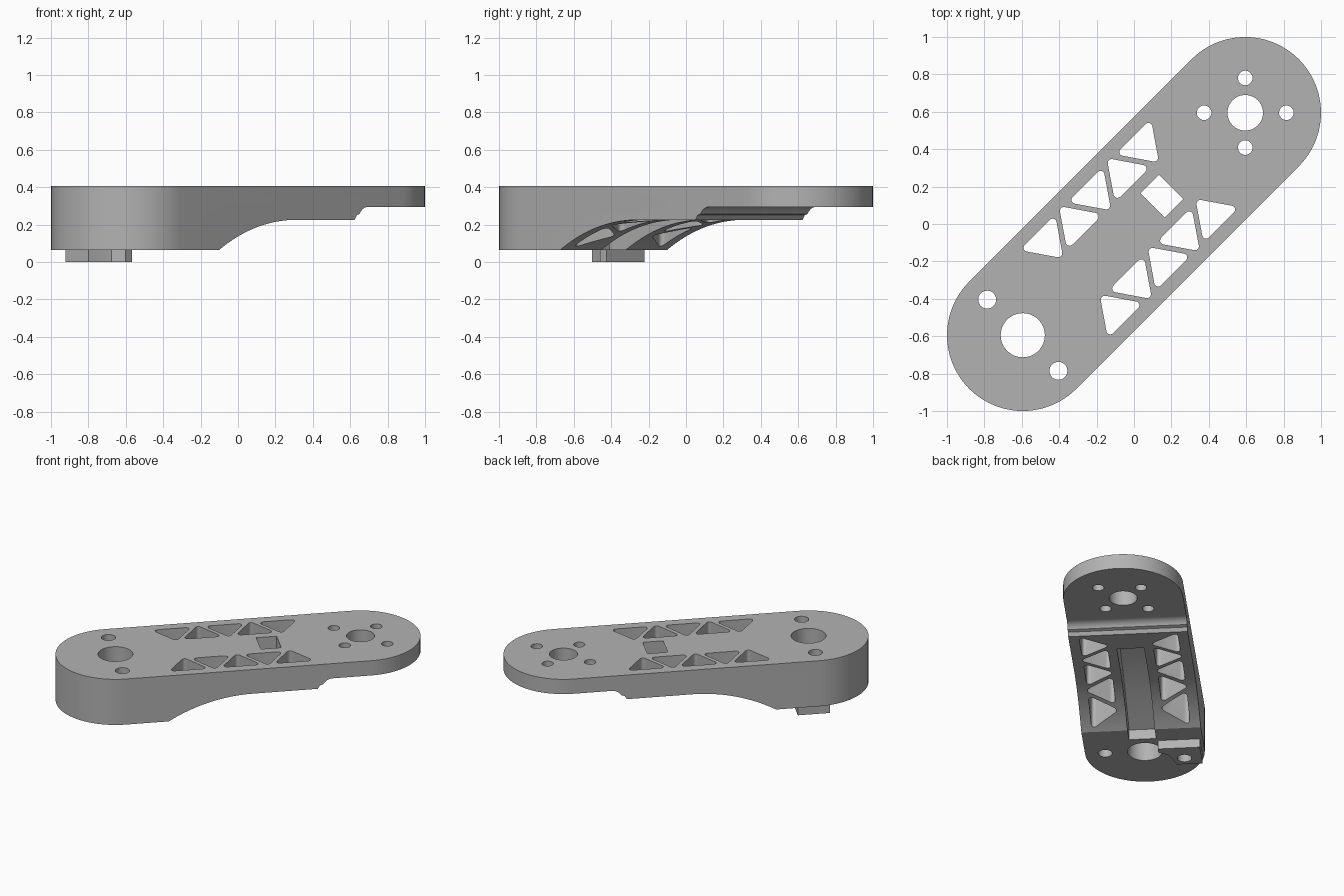
import bpy, bmesh
from math import pi, cos, sin, radians, sqrt, atan2
from mathutils import Matrix

cube = bpy.data.objects.get("Cube")
if cube:
    bpy.data.objects.remove(cube, do_unlink=True)

grey = bpy.data.materials.new("satin grey")
grey.use_nodes = True
colour = (0.45, 0.45, 0.45, 1)
grey.diffuse_color = colour
grey.node_tree.nodes["Principled BSDF"].inputs["Base Color"].default_value = colour

# The arm is built lying along x, then turned 45 degrees.
TOP, SOLE, WAIST, TIP = 0.405, 0.065, 0.225, 0.295
R, END = 0.405, 0.841


def arc(cx, cy, r, a0, a1, n):
    return [(cx + r * cos(a0 + (a1 - a0) * i / n),
             cy + r * sin(a0 + (a1 - a0) * i / n)) for i in range(n + 1)]


def circle(cx, cy, r, n=48):
    return arc(cx, cy, r, 0, 2 * pi, n)[:-1]


def rounded(corners, r, n=5):
    """Outline at distance r around a counter-clockwise polygon."""
    pts = []
    for i, (x, y) in enumerate(corners):
        px, py = corners[i - 1]
        nx, ny = corners[(i + 1) % len(corners)]
        a0 = atan2(y - py, x - px) - pi / 2
        a1 = atan2(ny - y, nx - x) - pi / 2
        if a1 < a0:
            a1 += 2 * pi
        pts += arc(x, y, r, a0, a1, n)
    return pts


def prisms(name, outlines, low, high, sideways=False):
    """Extrude outlines up z, or side profiles (x, z) across y."""
    bm = bmesh.new()
    for outline in outlines:
        vs = [bm.verts.new((a, low, b) if sideways else (a, b, low)) for a, b in outline]
        face = bm.faces.new(vs)
        made = bmesh.ops.extrude_face_region(bm, geom=[face])["geom"]
        moved = [g for g in made if isinstance(g, bmesh.types.BMVert)]
        d = high - low
        bmesh.ops.translate(bm, verts=moved, vec=(0, d, 0) if sideways else (0, 0, d))
    bmesh.ops.recalc_face_normals(bm, faces=bm.faces)
    mesh = bpy.data.meshes.new(name)
    bm.to_mesh(mesh)
    bm.free()
    ob = bpy.data.objects.new(name, mesh)
    bpy.context.collection.objects.link(ob)
    return ob


def combine(target, tool, operation):
    """Apply a boolean and discard the tool."""
    mod = target.modifiers.new(operation, "BOOLEAN")
    mod.operation = operation
    mod.solver = "EXACT"
    mod.object = tool
    bpy.context.view_layer.objects.active = target
    bpy.ops.object.modifier_apply(modifier=mod.name)
    bpy.data.objects.remove(tool, do_unlink=True)


# Round-ended body
arm = prisms("link_arm", [arc(END, 0, R, -pi / 2, pi / 2, 48)
                          + arc(-END, 0, R, pi / 2, 3 * pi / 2, 48)], SOLE, TOP)

# Arched underside, flat waist and filleted step to the thin end
start, flat, step = -0.546, 0.033, 0.476
rise = WAIST - SOLE
radius = ((flat - start) ** 2 + rise ** 2) / (2 * rise)
lean = atan2(flat - start, radius - rise)
underside = arc(flat, WAIST - radius, radius, pi / 2 + lean, pi / 2, 32)
underside += [(step, WAIST), (step + 0.017, 0.25)]
underside += arc(0.58, TIP - 0.075, 0.075, radians(150), pi / 2, 8)
underside += [(1.5, TIP), (1.5, -0.2), (start - 0.02, -0.2), (start - 0.02, SOLE - 0.01)]
combine(arm, prisms("underside_cut", [underside], -1, 1, True), "DIFFERENCE")

# Ramped cable channel that breaks out through the top
x0, x1, z0 = -0.67, 0.141, 0.14
ramp = []
for i in range(21):
    t = i / 20
    ramp.append((x0 + (x1 - x0) * t, z0 + (TOP - z0) * t + 0.03 * sin(pi * t)))
channel = ramp + [(x1, 0.6), (0.281, 0.6), (0.281, -0.1), (x0, -0.1)]
combine(arm, prisms("channel_cut", [channel], -0.092, 0.092, True), "DIFFERENCE")

# Locating foot under the thick end
foot = [(-0.70, 0.10), (-0.70, 0.385), (-0.92, 0.385), (-0.92, 0.21),
        (-0.85, 0.19), (-0.79, 0.165), (-0.75, 0.10)]
combine(arm, prisms("foot", [foot], 0, 0.12), "UNION")

# Bores and bolt holes
diag = 1 / sqrt(2)
holes = [circle(-END, 0, 0.118), circle(END, 0, 0.095)]
holes += [circle(-END, s * 0.269, 0.048, 32) for s in (-1, 1)]
for dx, dy in ((0, 0.186), (0, -0.186), (0.22, 0), (-0.22, 0)):
    holes.append(circle(END + (dx + dy) * diag, (dy - dx) * diag, 0.039, 32))

# Two mirrored rows of alternating lightening triangles
for i in range(5):
    cx = -0.397 + 0.181 * i
    base, tip = (0.313, 0.175) if i % 2 == 0 else (0.176, 0.315)
    tri = [(cx - 0.095, base), (cx, tip), (cx + 0.095, base)]
    if i % 2:
        tri.reverse()
    holes.append(rounded(tri, 0.021))
    holes.append(rounded([(x, -y) for x, y in reversed(tri)], 0.021))
combine(arm, prisms("hole_cut", holes, -0.3, 0.8), "DIFFERENCE")

# Turn to the diagonal and finish
arm.data.transform(Matrix.Rotation(pi / 4, 4, "Z"))
arm.data.materials.clear()
arm.data.materials.append(grey)
for poly in arm.data.polygons:
    poly.material_index = 0
bpy.ops.object.select_all(action="DESELECT")
arm.select_set(True)
bpy.context.view_layer.objects.active = arm
bpy.ops.object.shade_smooth_by_angle(angle=radians(30))
